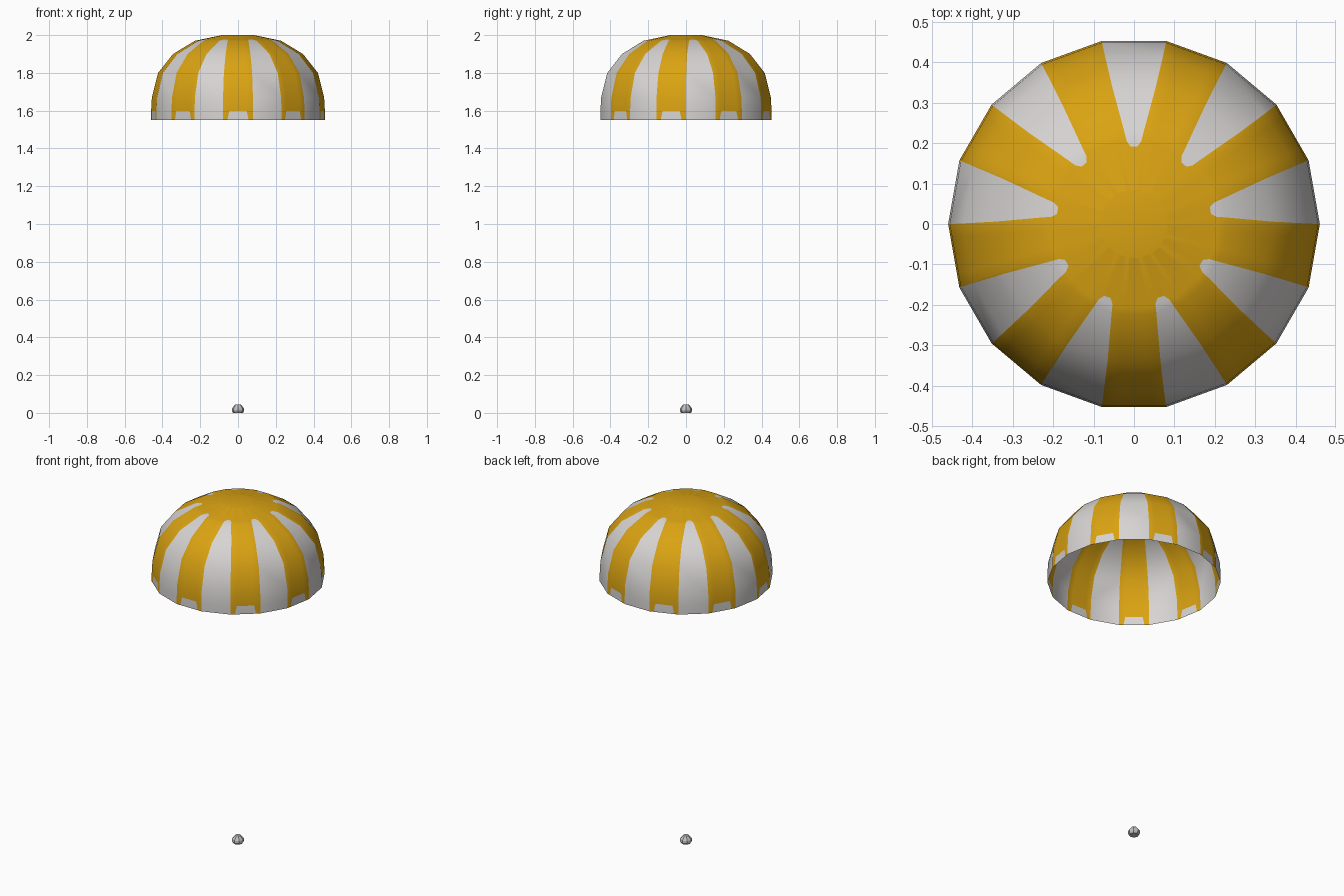
import bpy, bmesh, math
from mathutils import Vector

if "Cube" in bpy.data.objects:
    bpy.data.objects.remove(bpy.data.objects["Cube"])


def material(name, rgb):
    m = bpy.data.materials.new(name)
    m.diffuse_color = (*rgb, 1)
    m.use_nodes = True
    m.node_tree.nodes["Principled BSDF"].inputs["Base Color"].default_value = m.diffuse_color
    return m


yellow = material("golden_yellow", (0.70, 0.365, 0.006))
white = material("soft_white", (0.68, 0.66, 0.65))
grey = material("light_grey", (0.55, 0.54, 0.53))


def make_object(name, bm, mats):
    me = bpy.data.meshes.new(name)
    bm.to_mesh(me)
    bm.free()
    for m in mats:
        me.materials.append(m)
    ob = bpy.data.objects.new(name, me)
    bpy.context.collection.objects.link(ob)
    return ob


# Canopy rings: radius, height, share of a white panel that is white
RINGS = [(0.085, 2.0, 0.2), (0.195, 1.977, 0.25), (0.208, 1.9742, 0.5),
         (0.228, 1.97, 0.58), (0.344, 1.90, 0.90), (0.423, 1.80, 0.98),
         (0.456, 1.67, 1.0), (0.46, 1.598, 1.0), (0.46, 1.55, 1.0)]
SIDES = 18
STEP = math.tau / SIDES

bm = bmesh.new()
for s in range(SIDES):
    is_white = s % 2 == 0                  # panel 4 (80 to 100 degrees) is white
    a0, a1 = s * STEP, (s + 1) * STEP
    rows = []
    for i, (r, z, w) in enumerate(RINGS):
        if not is_white:                   # rim patch on the yellow panels
            w = 0.70 if i == len(RINGS) - 1 else 0.58
        p = Vector((r * math.cos(a0), r * math.sin(a0), z))
        q = Vector((r * math.cos(a1), r * math.sin(a1), z))
        rows.append([bm.verts.new(p.lerp(q, t))
                     for t in (0, 0.5 - w / 2, 0.5 + w / 2, 1)])
    for i in range(len(rows) - 1):
        for c in range(3):
            f = bm.faces.new((rows[i][c], rows[i + 1][c],
                              rows[i + 1][c + 1], rows[i][c + 1]))
            stripe = is_white and i >= 1 and (c == 1 or i >= 6)
            patch = not is_white and c == 1 and i == len(rows) - 2
            f.material_index = 1 if stripe or patch else 0
# crown of the canopy
r, z, _ = RINGS[0]
bm.faces.new([bm.verts.new((r * math.cos(k * STEP), r * math.sin(k * STEP), z))
              for k in range(SIDES)])
bmesh.ops.remove_doubles(bm, verts=bm.verts[:], dist=0.0003)
bmesh.ops.dissolve_degenerate(bm, dist=0.0003, edges=bm.edges[:])
for f in bm.faces:
    f.smooth = True
make_object("canopy", bm, [yellow, white])

# Small weight at the ground
WEIGHT = [(0.026, 0.0), (0.033, 0.012), (0.032, 0.024), (0.015, 0.045)]
bm = bmesh.new()
loops = [[bm.verts.new((r * math.cos(k * math.tau / 8), r * math.sin(k * math.tau / 8), z))
          for k in range(8)] for r, z in WEIGHT]
for lo, hi in zip(loops, loops[1:]):
    for k in range(8):
        n = (k + 1) % 8
        bm.faces.new((lo[k], lo[n], hi[n], hi[k]))
bm.faces.new(loops[0][::-1])
bm.faces.new(loops[-1])
make_object("weight", bm, [grey])

# Thin cord rising from the weight
bm = bmesh.new()
bmesh.ops.create_cone(bm, cap_ends=True, segments=4, radius1=0.001,
                      radius2=0.001, depth=0.285)
bmesh.ops.translate(bm, verts=bm.verts[:], vec=(0, 0, 0.1875))
make_object("cord", bm, [grey])
